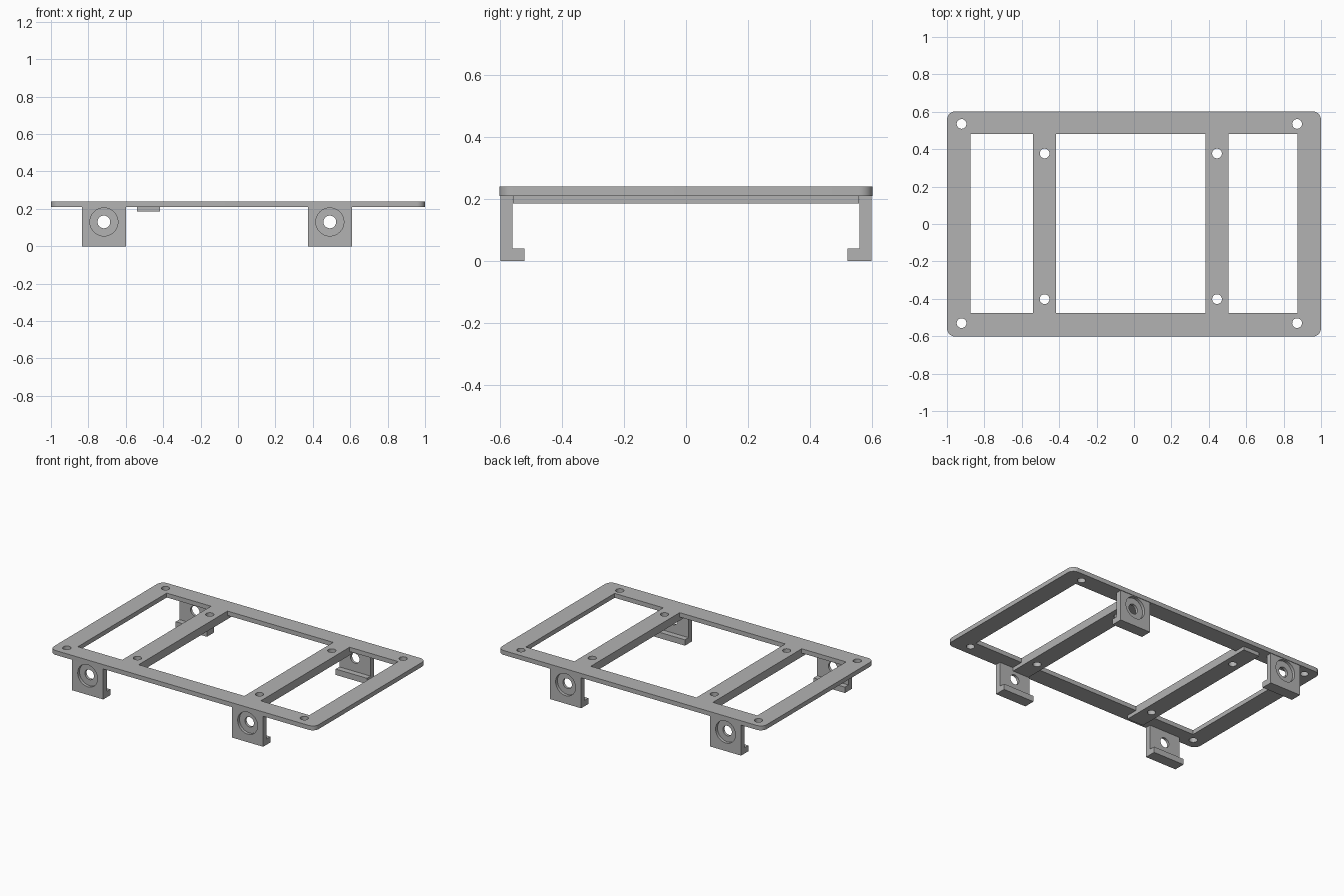
import bpy
import bmesh
import math
from mathutils import Matrix, Vector

old = bpy.data.objects.get("Cube")
if old:
    bpy.data.objects.remove(old, do_unlink=True)

# One plain grey for the whole bracket
grey = bpy.data.materials.new("plain_grey")
grey.use_nodes = True
GREY = (0.45, 0.45, 0.45, 1)
grey.diffuse_color = GREY
grey.node_tree.nodes["Principled BSDF"].inputs["Base Color"].default_value = GREY


def make(name, bm):
    bmesh.ops.recalc_face_normals(bm, faces=bm.faces)
    mesh = bpy.data.meshes.new(name)
    bm.to_mesh(mesh)
    bm.free()
    mesh.materials.append(grey)
    obj = bpy.data.objects.new(name, mesh)
    bpy.context.collection.objects.link(obj)
    return obj


def box(name, x, y, z, corner=0):
    bm = bmesh.new()
    size = Vector((x[1] - x[0], y[1] - y[0], z[1] - z[0]))
    mid = Vector((sum(x), sum(y), sum(z))) / 2
    bmesh.ops.create_cube(bm, size=1, matrix=Matrix.Translation(mid) @ Matrix.Diagonal(size.to_4d()))
    if corner:
        upright = [e for e in bm.edges if abs(e.verts[0].co.z - e.verts[1].co.z) > 0.001]
        bmesh.ops.bevel(bm, geom=upright, offset=corner, segments=8, profile=0.5, affect='EDGES')
    return make(name, bm)


def rod(name, centre, radius, length, axis='Z'):
    bm = bmesh.new()
    turn = Matrix.Rotation(math.pi / 2, 4, 'X') if axis == 'Y' else Matrix()
    bmesh.ops.create_cone(bm, cap_ends=True, segments=40, radius1=radius, radius2=radius,
                          depth=length, matrix=Matrix.Translation(centre) @ turn)
    return make(name, bm)


def combine(obj, others, operation):
    bpy.context.view_layer.objects.active = obj
    for other in others:
        mod = obj.modifiers.new("join", 'BOOLEAN')
        mod.operation = operation
        mod.solver = 'EXACT'
        mod.object = other
        bpy.ops.object.modifier_apply(modifier=mod.name)
        bpy.data.objects.remove(other, do_unlink=True)


def finish(obj):
    bpy.ops.object.select_all(action='DESELECT')
    obj.select_set(True)
    bpy.context.view_layer.objects.active = obj
    bpy.ops.object.shade_smooth_by_angle(angle=math.radians(30))


# Flat frame with rounded corners and three openings
BOTTOM, TOP = 0.21, 0.24
frame = box("frame", (-1, 1), (-0.602, 0.602), (BOTTOM, TOP), corner=0.045)
openings = [(-0.875, -0.54), (-0.416, 0.382), (0.506, 0.873)]
combine(frame, [box("opening", x, (-0.477, 0.481), (0.1, 0.4)) for x in openings], 'DIFFERENCE')

# Stiffening ribs under the two crossbars
ribs = [(openings[0][1], openings[1][0]), (openings[1][1], openings[2][0])]
combine(frame, [box("rib", x, (-0.558, 0.558), (0.185, 0.225)) for x in ribs], 'UNION')

# Screw holes in the corners and the crossbars
holes = [(x, y) for x in (-0.922, 0.872) for y in (-0.53, 0.535)]
holes += [(x, y) for x in (-0.478, 0.444) for y in (-0.402, 0.377)]
combine(frame, [rod("hole", (x, y, 0.22), 0.026, 0.2) for x, y in holes], 'DIFFERENCE')
finish(frame)

# Hooked tabs with counterbored holes, facing outward front and back
OUTER = 0.598
profile = [(OUTER, 0), (0.521, 0), (0.521, 0.04), (0.56, 0.04), (0.56, BOTTOM), (OUTER, BOTTOM)]
for side, x in (("right", -0.717), ("left", 0.491)):
    for end, sign in (("front", -1), ("back", 1)):
        bm = bmesh.new()
        face = bm.faces.new([bm.verts.new((x - 0.118, sign * y, z)) for y, z in profile])
        swept = bmesh.ops.extrude_face_region(bm, geom=[face])["geom"]
        moved = [v for v in swept if isinstance(v, bmesh.types.BMVert)]
        bmesh.ops.translate(bm, vec=(0.236, 0, 0), verts=moved)
        tab = make(f"{end}_{side}_tab", bm)
        cutters = [rod("bore", (x, sign * OUTER, 0.13), 0.075, 0.04, 'Y'),
                   rod("bolt_hole", (x, sign * OUTER, 0.13), 0.034, 0.2, 'Y')]
        combine(tab, cutters, 'DIFFERENCE')
        finish(tab)
